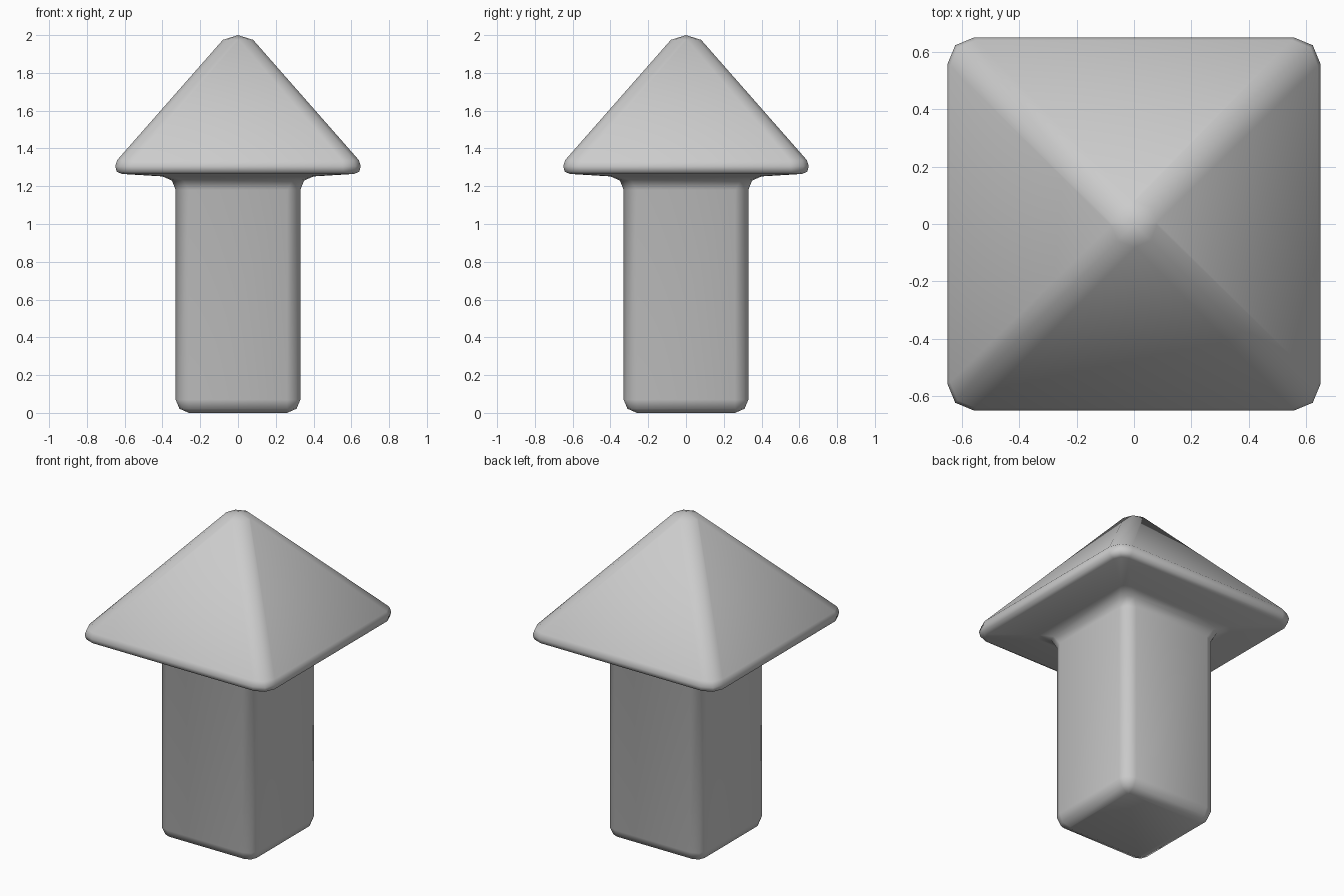
import bpy
import bmesh
import math

cube = bpy.data.objects.get("Cube")
if cube:
    bpy.data.objects.remove(cube, do_unlink=True)

# Plain grey material
grey = bpy.data.materials.new("plain_grey")
grey.use_nodes = True
colour = (0.6, 0.6, 0.6, 1)
grey.diffuse_color = colour
grey.node_tree.nodes["Principled BSDF"].inputs["Base Color"].default_value = colour

CORNER_SEGMENTS = 2


def square_ring(bm, half, z, radius):
    """Square loop with rounded corners."""
    verts = []
    for corner in range(4):
        middle = math.radians(45 + 90 * corner)
        inner = (half - radius) * math.sqrt(2)
        for i in range(CORNER_SEGMENTS + 1):
            a = math.radians(90 * (corner + i / CORNER_SEGMENTS))
            verts.append(bm.verts.new((inner * math.cos(middle) + radius * math.cos(a),
                                       inner * math.sin(middle) + radius * math.sin(a), z)))
    return verts


# Profile from the foot to the tip: half width, height, corner radius
profile = [
    (0.26, 0.0, 0.01), (0.31, 0.022, 0.05), (0.33, 0.07, 0.07),   # rounded foot
    (0.33, 1.18, 0.07), (0.35, 1.23, 0.06), (0.40, 1.252, 0.04),  # shaft and fillet
    (0.615, 1.265, 0.06), (0.642, 1.277, 0.085),                  # underside of head
    (0.65, 1.305, 0.095), (0.64, 1.338, 0.09),                    # rim
    (0.08, 1.975, 0.075),                                         # sloping sides
]

bm = bmesh.new()
rings = [square_ring(bm, *p) for p in profile]
bm.faces.new(reversed(rings[0]))
for low, high in zip(rings, rings[1:]):
    for i in range(len(low)):
        j = (i + 1) % len(low)
        bm.faces.new((low[i], low[j], high[j], high[i]))

# Blunt tip
tip = bm.verts.new((0, 0, 2))
top = rings[-1]
for i in range(len(top)):
    bm.faces.new((top[i], top[(i + 1) % len(top)], tip))
for face in bm.faces:
    face.smooth = True

mesh = bpy.data.meshes.new("square_arrow")
bm.to_mesh(mesh)
bm.free()
mesh.materials.append(grey)
arrow = bpy.data.objects.new("square_arrow", mesh)
bpy.context.collection.objects.link(arrow)
